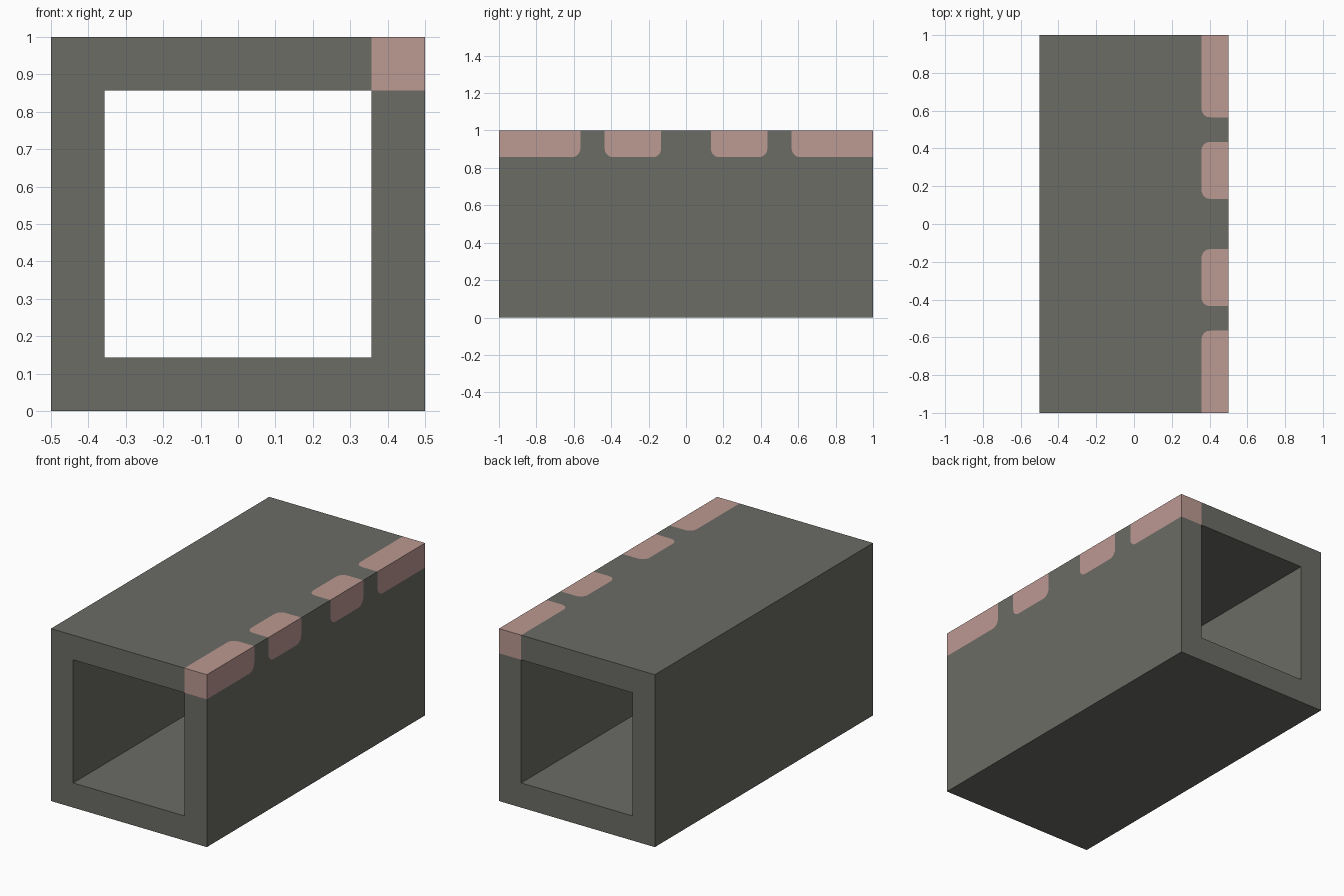
import bpy
import bmesh
from math import sin, cos, pi

if "Cube" in bpy.data.objects:
    bpy.data.objects.remove(bpy.data.objects["Cube"])

HALF, LENGTH, WALL, RADIUS = 0.5, 1.0, 1 / 7, 0.045
PATCHES = [(-1, -0.565), (-0.435, -0.133), (0.133, 0.435), (0.565, 1)]
GREY, PINK = 0, 1


def make_material(name, colour):
    mat = bpy.data.materials.new(name)
    mat.use_nodes = True
    mat.diffuse_color = colour
    mat.node_tree.nodes["Principled BSDF"].inputs["Base Color"].default_value = colour
    return mat


bm = bmesh.new()


def add_face(points, material):
    face = bm.faces.new([bm.verts.new(p) for p in points])
    face.material_index = material


def patch_path(start, end):
    """Patch outline as (depth from the edge, y), rounded away from the tube ends."""
    steps = [i / 5 * pi / 2 for i in range(6)]
    path = []
    if start > -LENGTH:
        path.append((0, start))
        path += [(WALL - RADIUS + RADIUS * sin(t), start + RADIUS - RADIUS * cos(t))
                 for t in steps]
    else:
        path.append((WALL, start))
    if end < LENGTH:
        path += [(WALL - RADIUS + RADIUS * cos(t), end - RADIUS + RADIUS * sin(t))
                 for t in steps]
        path.append((0, end))
    else:
        path.append((WALL, end))
    return path


def add_patched_side(place):
    """One outer side: pink patches along its edge, grey around them."""
    grey = [(2 * HALF, -LENGTH)]
    for start, end in PATCHES:
        path = patch_path(start, end)
        grey += path
        if start == -LENGTH:
            path = [(0, start)] + path
        if end == LENGTH:
            path = path + [(0, end)]
        add_face([place(d, y) for d, y in path], PINK)
    grey.append((2 * HALF, LENGTH))
    add_face([place(d, y) for d, y in grey], GREY)


# Top and left sides, which share the patched edge
add_patched_side(lambda d, y: (HALF - d, y, 2 * HALF))
add_patched_side(lambda d, y: (HALF, y, 2 * HALF - d))


def add_wall(a, b):
    """Plain wall along the tube between two (x, z) corners."""
    add_face([(a[0], -LENGTH, a[1]), (b[0], -LENGTH, b[1]),
              (b[0], LENGTH, b[1]), (a[0], LENGTH, a[1])], GREY)


# Corners of the outer and inner squares, counter-clockwise from the bottom
signs = [(-1, -1), (1, -1), (1, 1), (-1, 1)]
outer = [(HALF * x, HALF + HALF * z) for x, z in signs]
inner_half = HALF - WALL
inner = [(inner_half * x, HALF + inner_half * z) for x, z in signs]

# Bottom and right sides, and the four inner walls
add_wall(outer[0], outer[1])
add_wall(outer[3], outer[0])
for i in range(4):
    add_wall(inner[i], inner[(i + 1) % 4])

# End rims, each with one pink corner
above = (inner[2][0], outer[2][1])
beside = (outer[2][0], inner[2][1])
for y in (-LENGTH, LENGTH):
    rim = [
        ([outer[0], outer[1], inner[1], inner[0]], GREY),
        ([outer[1], beside, inner[2], inner[1]], GREY),
        ([above, outer[3], inner[3], inner[2]], GREY),
        ([outer[3], outer[0], inner[0], inner[3]], GREY),
        ([inner[2], beside, outer[2], above], PINK),
    ]
    for corners, material in rim:
        add_face([(x, y, z) for x, z in corners], material)

# Weld into one closed tube
bmesh.ops.remove_doubles(bm, verts=bm.verts[:], dist=0.0001)
bmesh.ops.recalc_face_normals(bm, faces=bm.faces[:])
mesh = bpy.data.meshes.new("square_tube")
bm.to_mesh(mesh)
bm.free()
mesh.materials.append(make_material("stone grey", (0.147, 0.150, 0.130, 1)))
mesh.materials.append(make_material("dusty pink", (0.503, 0.319, 0.287, 1)))
bpy.context.collection.objects.link(bpy.data.objects.new("square_tube", mesh))
